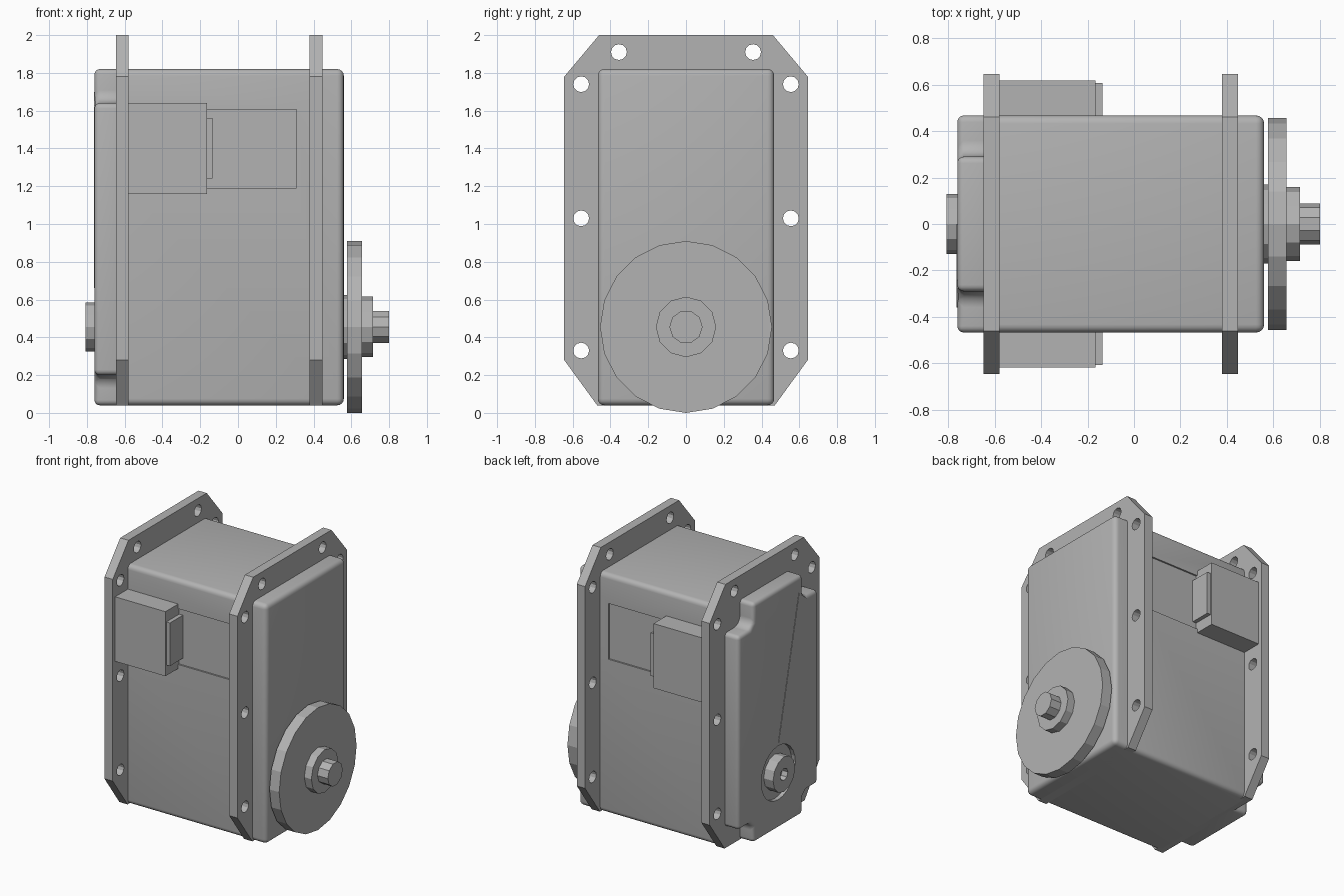
import bpy, bmesh
from math import cos, sin, pi, radians

cube = bpy.data.objects.get("Cube")
if cube:
    bpy.data.objects.remove(cube)

grey = bpy.data.materials.new("plain_grey")
grey.use_nodes = True
grey.diffuse_color = (0.45, 0.45, 0.45, 1)
grey.node_tree.nodes["Principled BSDF"].inputs["Base Color"].default_value = grey.diffuse_color


def prism(name, outlines, x0, x1):
    """Extrude one or more (y, z) outlines along x."""
    bm = bmesh.new()
    for pts in outlines:
        lo = [bm.verts.new((x0, y, z)) for y, z in pts]
        hi = [bm.verts.new((x1, y, z)) for y, z in pts]
        bm.faces.new(lo)
        bm.faces.new(hi[::-1])
        for i in range(len(pts)):
            j = (i + 1) % len(pts)
            bm.faces.new((lo[i], hi[i], hi[j], lo[j]))
    bmesh.ops.recalc_face_normals(bm, faces=bm.faces)
    mesh = bpy.data.meshes.new(name)
    bm.to_mesh(mesh)
    bm.free()
    mesh.materials.append(grey)
    ob = bpy.data.objects.new(name, mesh)
    bpy.context.collection.objects.link(ob)
    return ob


def rect(y0, y1, z0, z1):
    return [(y0, z0), (y1, z0), (y1, z1), (y0, z1)]


def ring(y, z, r, n, turn=0.0):
    return [(y + r * cos(2 * pi * i / n + turn), z + r * sin(2 * pi * i / n + turn)) for i in range(n)]


def activate(ob):
    bpy.ops.object.select_all(action='DESELECT')
    ob.select_set(True)
    bpy.context.view_layer.objects.active = ob


def boolean(ob, cutter, operation='DIFFERENCE'):
    mod = ob.modifiers.new("cut", 'BOOLEAN')
    mod.operation, mod.object, mod.solver = operation, cutter, 'EXACT'
    activate(ob)
    bpy.ops.object.modifier_apply(modifier=mod.name)
    bpy.data.objects.remove(cutter)


def soften(ob, width):
    mod = ob.modifiers.new("round", 'BEVEL')
    mod.width, mod.segments = width, 4
    mod.limit_method, mod.angle_limit = 'ANGLE', radians(40)
    activate(ob)
    bpy.ops.object.modifier_apply(modifier=mod.name)
    bpy.ops.object.shade_smooth_by_angle(angle=radians(35))


AXLE = 0.455

# Main housing with shallow side windows
housing = prism("housing", [rect(-.467, .467, .04, 1.82)], -.64, .56)
soften(housing, .035)
boolean(housing, prism("window_cutter", [rect(s * .455, s * .6, 1.19, 1.605) for s in (-1, 1)], -.58, .31))

# End cover with notched corners and a round recess for the axle
half = [(.29, .04), (.29, .16), (.33, .2), (.467, .2), (.467, 1.64), (.33, 1.64), (.29, 1.68), (.29, 1.82)]
cover = prism("end_cover", [half + [(-y, z) for y, z in reversed(half)]], -.76, -.6)
soften(cover, .035)
boolean(cover, prism("recess_cutter", [ring(0, AXLE, .2, 24)], -.9, -.73))
prism("cover_strip", [[(0, .68), (-.17, .66), (-.36, 1.6), (-.24, 1.7)]], -.763, -.755)

# Flange outline, holes, nut lugs and open nut pockets
octagon = [(.47, .04), (.645, .28), (.645, 1.78), (.46, 2), (-.46, 2), (-.645, 1.78), (-.645, .28), (-.47, .04)]
SIDE_HOLES = [(s, z) for s in (-1, 1) for z in (.33, 1.03, 1.74)]
holes = [ring(s * .555, z, .042, 12) for s, z in SIDE_HOLES]
holes += [ring(s * .355, 1.91, .042, 12) for s in (-1, 1)]
lugs = [rect(s * .45, s * .7, z - .13, z + .13) for s, z in SIDE_HOLES]
lugs += [rect(s * .225, s * .448, 1.8, 2.1) for s in (-1, 1)]
lugs += [rect(s * .448, s * .485, 1.872, 2.1) for s in (-1, 1)]
pocket = [(-.085, .2), (-.085, -.045), (0, -.095), (.085, -.045), (.085, .2)]
pockets = [[(s * (.555 + r), z + t) for t, r in pocket] for s, z in SIDE_HOLES]
pockets += [[(s * .355 + t, 1.91 + r) for t, r in pocket] for s in (-1, 1)]

for side, outer, d in (("right", -.647, 1), ("left", .447, -1)):
    inner, tip = outer + d * .068, outer + d * .145
    flange = prism(side + "_flange", [octagon], outer, inner)
    boolean(flange, prism("hole_cutter", holes, outer - .1, outer + .1))
    lug = prism(side + "_nut_lugs", lugs, inner - d * .001, tip)
    boolean(lug, prism("lug_trim", [octagon], -1, 1), 'INTERSECT')
    boolean(lug, prism("pocket_cutter", pockets, inner - d * .05, tip + d * .05))

# Plug sockets on the front and back
for side, s in (("front", -1), ("back", 1)):
    prism(side + "_socket", [rect(s * .44, s * .617, 1.16, 1.64)], -.585, -.165)
    prism(side + "_socket_lip", [rect(s * .44, s * .607, 1.24, 1.56)], -.17, -.135)

# Output wheel, hub and shaft
prism("shaft_collar", [ring(0, AXLE, .17, 12)], .55, .58)
prism("output_wheel", [ring(0, AXLE, .455, 20, pi / 2)], .577, .657)
prism("wheel_hub", [ring(0, AXLE, .16, 12)], .65, .715)
prism("output_shaft", [ring(0, AXLE, .088, 10)], .71, .8)

# Rear axle stub with a socket hole
stub = prism("axle_stub", [ring(0, AXLE, .13, 12)], -.807, -.72)
boolean(stub, prism("stub_cutter", [ring(0, AXLE, .045, 8)], -.9, -.76))
